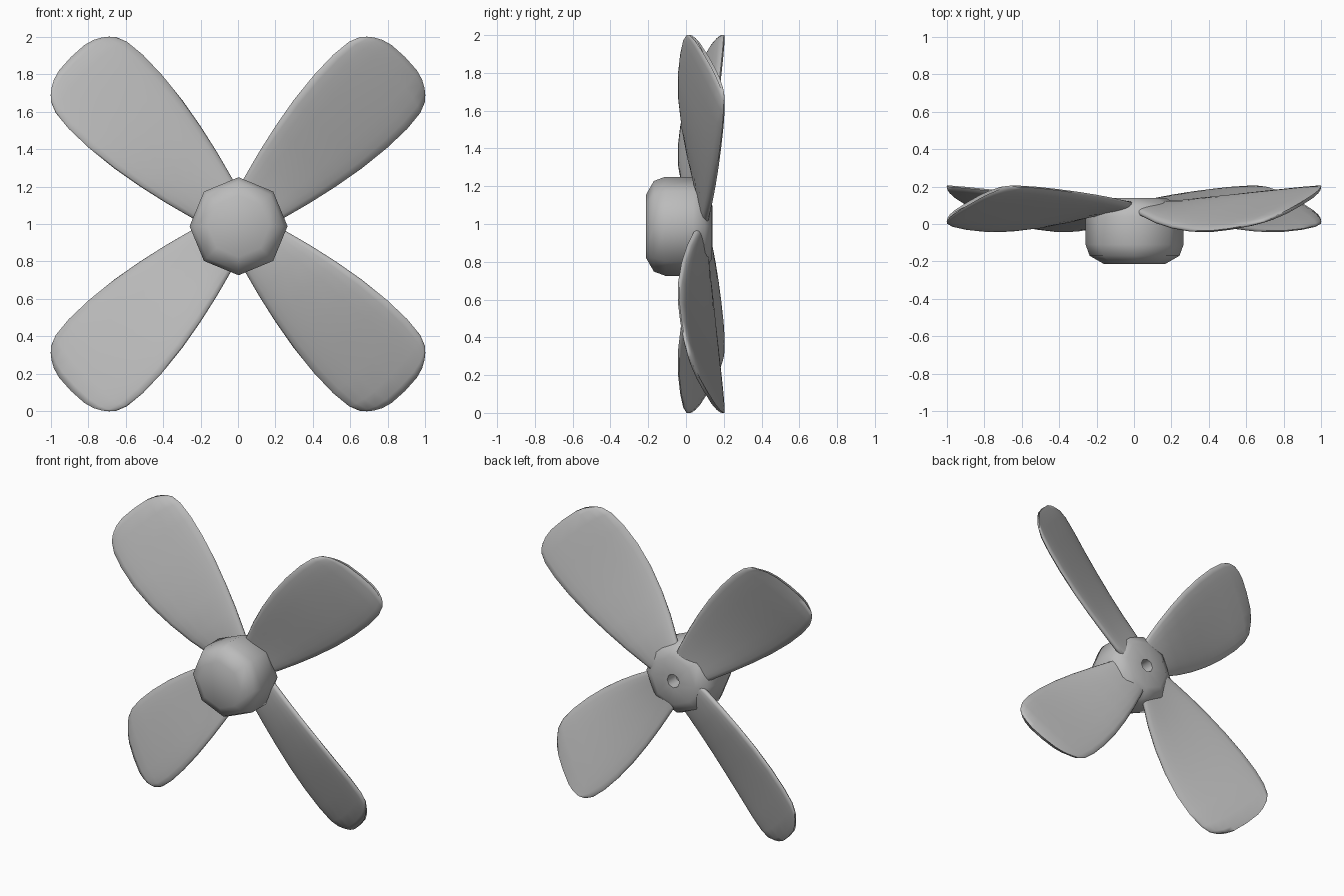
import bpy, bmesh, math
from mathutils import Matrix, Vector

cube = bpy.data.objects.get("Cube")
if cube:
    bpy.data.objects.remove(cube, do_unlink=True)

grey = bpy.data.materials.new("plain grey")
grey.use_nodes = True
colour = (0.5, 0.5, 0.5, 1)
grey.diffuse_color = colour
grey.node_tree.nodes["Principled BSDF"].inputs["Base Color"].default_value = colour


def loft(name, rings, angle):
    """Skin a list of closed rings, cap both ends and smooth the result."""
    bm = bmesh.new()
    loops = [[bm.verts.new(p) for p in ring] for ring in rings]
    n = len(loops[0])
    for a, b in zip(loops, loops[1:]):
        for i in range(n):
            j = (i + 1) % n
            bm.faces.new((a[i], a[j], b[j], b[i]))
    bm.faces.new(loops[0])
    bm.faces.new(loops[-1])
    bmesh.ops.recalc_face_normals(bm, faces=bm.faces)
    mesh = bpy.data.meshes.new(name)
    bm.to_mesh(mesh)
    bm.free()
    mesh.materials.append(grey)
    obj = bpy.data.objects.new(name, mesh)
    bpy.context.collection.objects.link(obj)
    bpy.ops.object.select_all(action="DESELECT")
    obj.select_set(True)
    bpy.context.view_layer.objects.active = obj
    bpy.ops.object.shade_smooth_by_angle(angle=math.radians(angle))
    return obj


# Hub: eight-sided, rounded front and back, with a blind shaft hole behind
SIDES = 8
hub_profile = [(0.165, -0.213), (0.24, -0.17), (0.262, -0.11), (0.262, 0.04),
               (0.24, 0.1), (0.17, 0.138), (0.048, 0.14), (0.045, 0.05)]
turns = [math.tau * i / SIDES for i in range(SIDES)]
loft("hub", [[(0.003 + r * math.cos(a), y, 0.988 + r * math.sin(a)) for a in turns]
             for r, y in hub_profile], 62)

# Blade stations: distance out, half width, leading y, trailing y, tip bow, half thickness
stations = [
    (0.10, 0.12, 0.08, 0.10, 0, 0.026),
    (0.20, 0.152, 0.055, 0.11, 0, 0.028),
    (0.35, 0.192, 0.015, 0.13, 0, 0.028),
    (0.51, 0.228, -0.015, 0.148, 0, 0.027),
    (0.68, 0.258, -0.033, 0.165, 0, 0.026),
    (0.85, 0.276, -0.036, 0.18, 0, 0.025),
    (1.00, 0.28, -0.024, 0.192, 0.01, 0.024),
    (1.11, 0.269, -0.008, 0.198, 0.04, 0.023),
    (1.17, 0.245, 0.006, 0.2, 0.058, 0.018),
    (1.197, 0.219, 0.014, 0.2, 0.066, 0.009),
]
STEPS = 20


def section(out, half, lead, trail, bow, thick):
    """Rounded blade section, sloping from the leading to the trailing edge."""
    ring = []
    for i in range(STEPS):
        a = math.tau * i / STEPS
        c, s = math.cos(a), math.sin(a)
        t = math.copysign(abs(c) ** 0.7, c)
        h = thick * math.copysign(abs(s) ** 0.7, s)
        y = lead + (trail - lead) * (t + 1) / 2 + h
        ring.append(Vector((half * t, y, out + bow * (1 - abs(t) ** 3))))
    return ring


# Four blades around the shaft axis
blade = [section(*s) for s in stations]
places = ["upper_left", "lower_left", "lower_right", "upper_right"]
for k, place in enumerate(places):
    turn = Matrix.Translation((0, 0, 1)) @ Matrix.Rotation(math.radians(45 + 90 * k), 4, "Y")
    loft(place + "_blade", [[turn @ p for p in ring] for ring in blade], 75)
